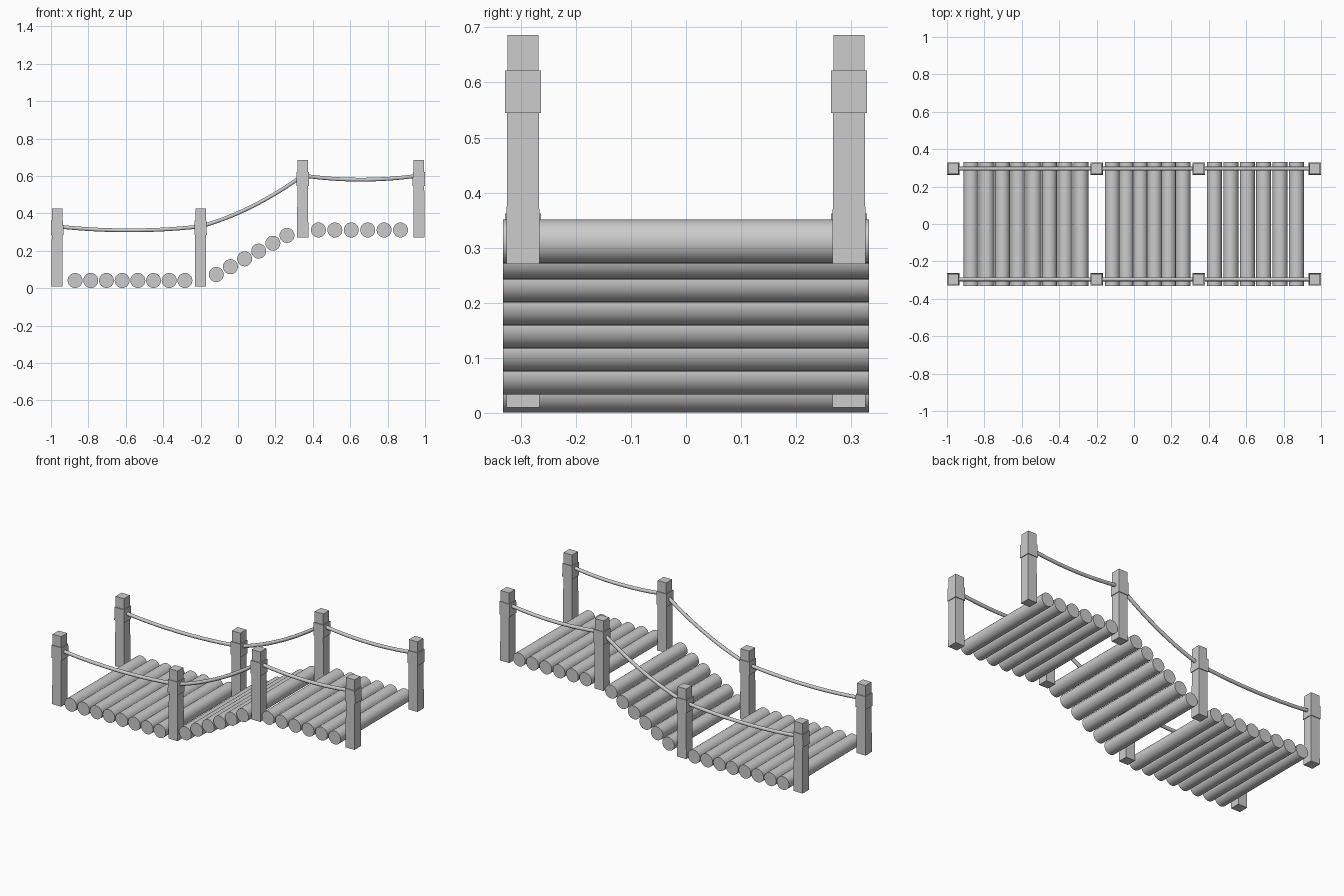
import bpy, bmesh, math
from mathutils import Vector, Matrix

if "Cube" in bpy.data.objects:
    bpy.data.objects.remove(bpy.data.objects["Cube"])


def finish(bm, name, smooth=False):
    bmesh.ops.recalc_face_normals(bm, faces=bm.faces)
    me = bpy.data.meshes.new(name)
    bm.to_mesh(me)
    bm.free()
    ob = bpy.data.objects.new(name, me)
    bpy.context.collection.objects.link(ob)
    if smooth:
        bpy.ops.object.select_all(action='DESELECT')
        ob.select_set(True)
        bpy.context.view_layer.objects.active = ob
        bpy.ops.object.shade_smooth_by_angle(angle=math.radians(40))
    return ob


def log(name, x, z):
    bm = bmesh.new()
    bmesh.ops.create_cone(bm, cap_ends=True, segments=24, radius1=0.04, radius2=0.04,
                          depth=0.664, matrix=Matrix.Rotation(math.pi / 2, 4, 'X'))
    ob = finish(bm, name, True)
    ob.location = (x, 0, z)


def block(name, x, y, z0, z1, w0, w1):
    # square block, width w0 at the bottom and w1 at the top
    bm = bmesh.new()
    bmesh.ops.create_cube(bm, size=1)
    for v in bm.verts:
        w = w0 if v.co.z < 0 else w1
        v.co = (v.co.x * w, v.co.y * w, z0 if v.co.z < 0 else z1)
    finish(bm, name).location = (x, y, 0)


def rope(name, a, b, sag, y, r=0.0105, n=14, sides=10):
    # tube swept along a parabola in the xz plane
    a, b = Vector((a[0], y, a[1])), Vector((b[0], y, b[1]))
    d = b - a
    bm = bmesh.new()
    rings = []
    for i in range(n + 1):
        t = i / n
        p = a + d * t - Vector((0, 0, 4 * sag * t * (1 - t)))
        tan = (d - Vector((0, 0, 4 * sag * (1 - 2 * t)))).normalized()
        side = Vector((0, 1, 0))
        up = tan.cross(side)
        rings.append([bm.verts.new(p + r * (side * math.cos(k * math.tau / sides)
                                            + up * math.sin(k * math.tau / sides)))
                      for k in range(sides)])
    for p, q in zip(rings, rings[1:]):
        for k in range(sides):
            j = (k + 1) % sides
            bm.faces.new((p[k], p[j], q[j], q[k]))
    bm.faces.new(rings[0])
    bm.faces.new(rings[-1])
    finish(bm, name, True)


# Deck logs: lower landing, ramp, upper landing (start, end, count)
decks = {
    "lower_deck_log": ((-0.871, 0.041), (-0.284, 0.041), 8),
    "ramp_log": ((-0.116, 0.073), (0.262, 0.282), 6),
    "upper_deck_log": ((0.43, 0.311), (0.869, 0.311), 6),
}
for name, (a, b, n) in decks.items():
    for i in range(n):
        t = i / (n - 1)
        log(f"{name}_{i + 1}", a[0] + (b[0] - a[0]) * t, a[1] + (b[1] - a[1]) * t)

# Posts with collars, and ropes, on both sides
posts = [(-0.967, 0.01), (-0.2, 0.01), (0.346, 0.27), (0.967, 0.27)]
sags = [0.021, 0.03, 0.022]
for side, s in (("front", -1), ("back", 1)):
    y = 0.296 * s
    for i, (x, z) in enumerate(posts):
        block(f"{side}_post_{i + 1}", x, y, z, z + 0.416, 0.06, 0.056)
        block(f"{side}_collar_{i + 1}", x, y, z + 0.275, z + 0.352, 0.066, 0.065)
    for i, sag in enumerate(sags):
        (xa, za), (xb, zb) = posts[i], posts[i + 1]
        rope(f"{side}_rope_{i + 1}", (xa, za + 0.32), (xb, zb + 0.332 if i == 1 else zb + 0.32 + 0.0),
             sag, y) if i < 2 else rope(f"{side}_rope_{i + 1}", (xa, za + 0.332), (xb, zb + 0.332), sag, y)
